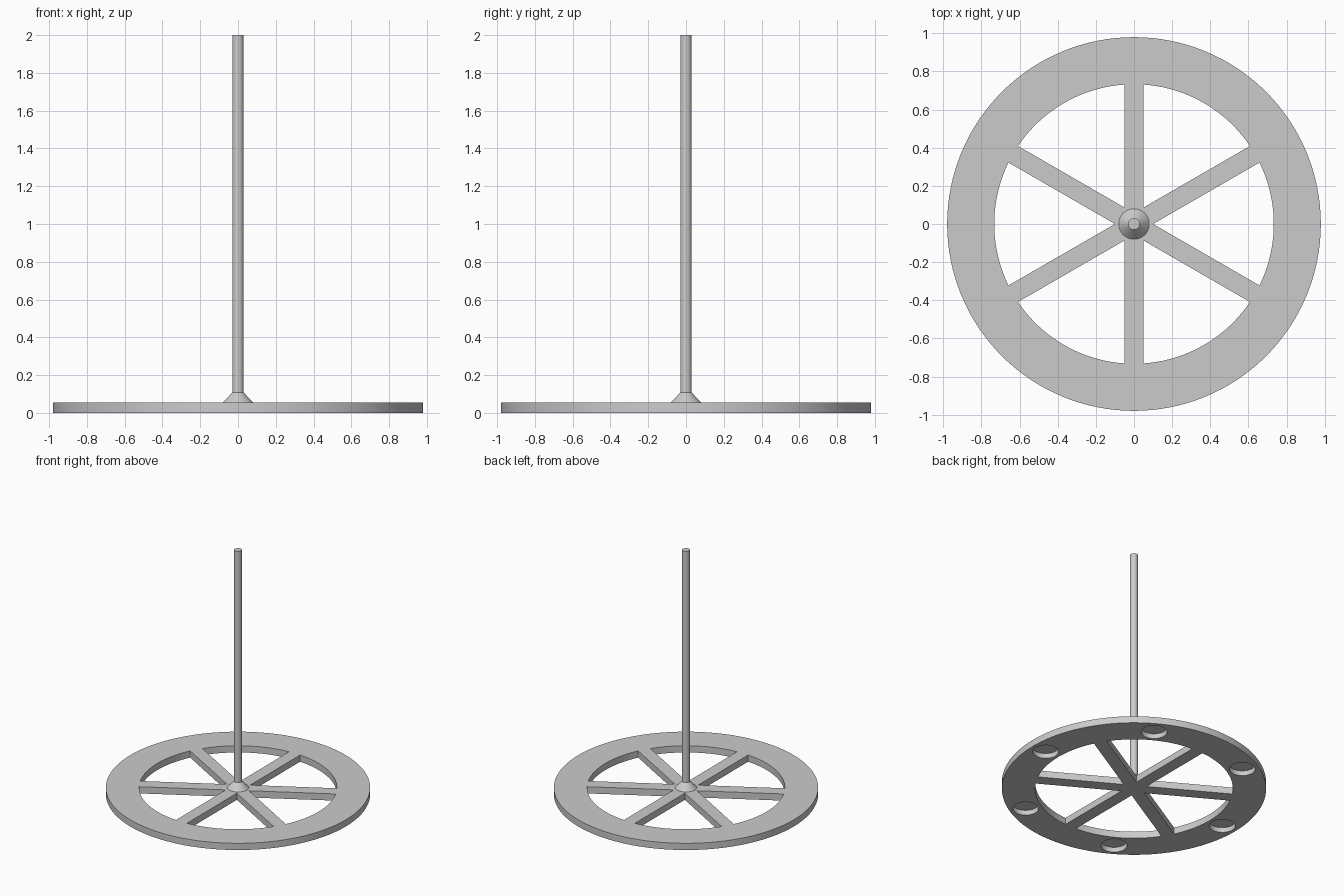
import bpy, bmesh, math
from math import sin, cos, asin, radians, pi

cube = bpy.data.objects.get("Cube")
if cube:
    bpy.data.objects.remove(cube, do_unlink=True)

RIM, INNER, THICK = 0.98, 0.733, 0.055
SPOKE_HALF = 0.05
POCKET_R, POCKET_AT, POCKET_DEPTH = 0.097, 0.855, 0.04
ROD_R, COLLAR_R, COLLAR_TOP, TOP = 0.03, 0.08, 0.108, 2.0

grey = bpy.data.materials.new("plain grey")
grey.use_nodes = True
GREY = (0.6, 0.6, 0.6, 1)
grey.diffuse_color = GREY
grey.node_tree.nodes["Principled BSDF"].inputs["Base Color"].default_value = GREY


def circle(radius, count, cx=0, cy=0):
    return [(cx + radius * cos(2 * pi * i / count), cy + radius * sin(2 * pi * i / count))
            for i in range(count)]


def prism(bm, outline, z0, z1):
    """Extrude a flat outline from z0 up to z1."""
    face = bm.faces.new([bm.verts.new((x, y, z0)) for x, y in outline])
    top = bmesh.ops.extrude_face_region(bm, geom=[face])["geom"]
    bmesh.ops.translate(bm, vec=(0, 0, z1 - z0),
                        verts=[v for v in top if isinstance(v, bmesh.types.BMVert)])


def finish(bm, name):
    bmesh.ops.recalc_face_normals(bm, faces=bm.faces[:])
    mesh = bpy.data.meshes.new(name)
    bm.to_mesh(mesh)
    bm.free()
    mesh.materials.append(grey)
    obj = bpy.data.objects.new(name, mesh)
    bpy.context.collection.objects.link(obj)
    return obj


def select_only(obj):
    bpy.ops.object.select_all(action="DESELECT")
    obj.select_set(True)
    bpy.context.view_layer.objects.active = obj


# Spoked base: a disc with six windows and six round pockets underneath
bm = bmesh.new()
prism(bm, circle(RIM, 128), 0, THICK)
base = finish(bm, "spoked_base")

bm = bmesh.new()
half = radians(30) - asin(SPOKE_HALF / INNER)
STEPS = 20
for k in range(6):
    mid = radians(60 * k)
    corner = SPOKE_HALF / sin(radians(30))
    window = [(corner * cos(mid), corner * sin(mid))]
    for i in range(STEPS + 1):
        a = mid - half + 2 * half * i / STEPS
        window.append((INNER * cos(a), INNER * sin(a)))
    prism(bm, window, -0.1, THICK + 0.1)
    pocket = circle(POCKET_R, 40, POCKET_AT * cos(mid), POCKET_AT * sin(mid))
    prism(bm, pocket, -0.1, POCKET_DEPTH)
cutter = finish(bm, "base_cutter")
cutter.hide_render = True

select_only(base)
cut = base.modifiers.new("cut", "BOOLEAN")
cut.operation = "DIFFERENCE"
cut.solver = "EXACT"
cut.object = cutter
bpy.ops.object.modifier_apply(modifier=cut.name)
bpy.data.objects.remove(cutter, do_unlink=True)

# Upright rod with a conical collar at its foot, turned from one profile
bm = bmesh.new()
SIDES = 48
profile = [(COLLAR_R, THICK), (ROD_R, COLLAR_TOP), (ROD_R, TOP)]
rings = [[bm.verts.new((x, y, z)) for x, y in circle(r, SIDES)] for r, z in profile]
for low, high in zip(rings, rings[1:]):
    for i in range(SIDES):
        j = (i + 1) % SIDES
        bm.faces.new((low[i], low[j], high[j], high[i]))
bm.faces.new(rings[-1])
rod = finish(bm, "rod_and_collar")

for obj in (base, rod):
    select_only(obj)
    bpy.ops.object.shade_smooth_by_angle(angle=radians(30))
